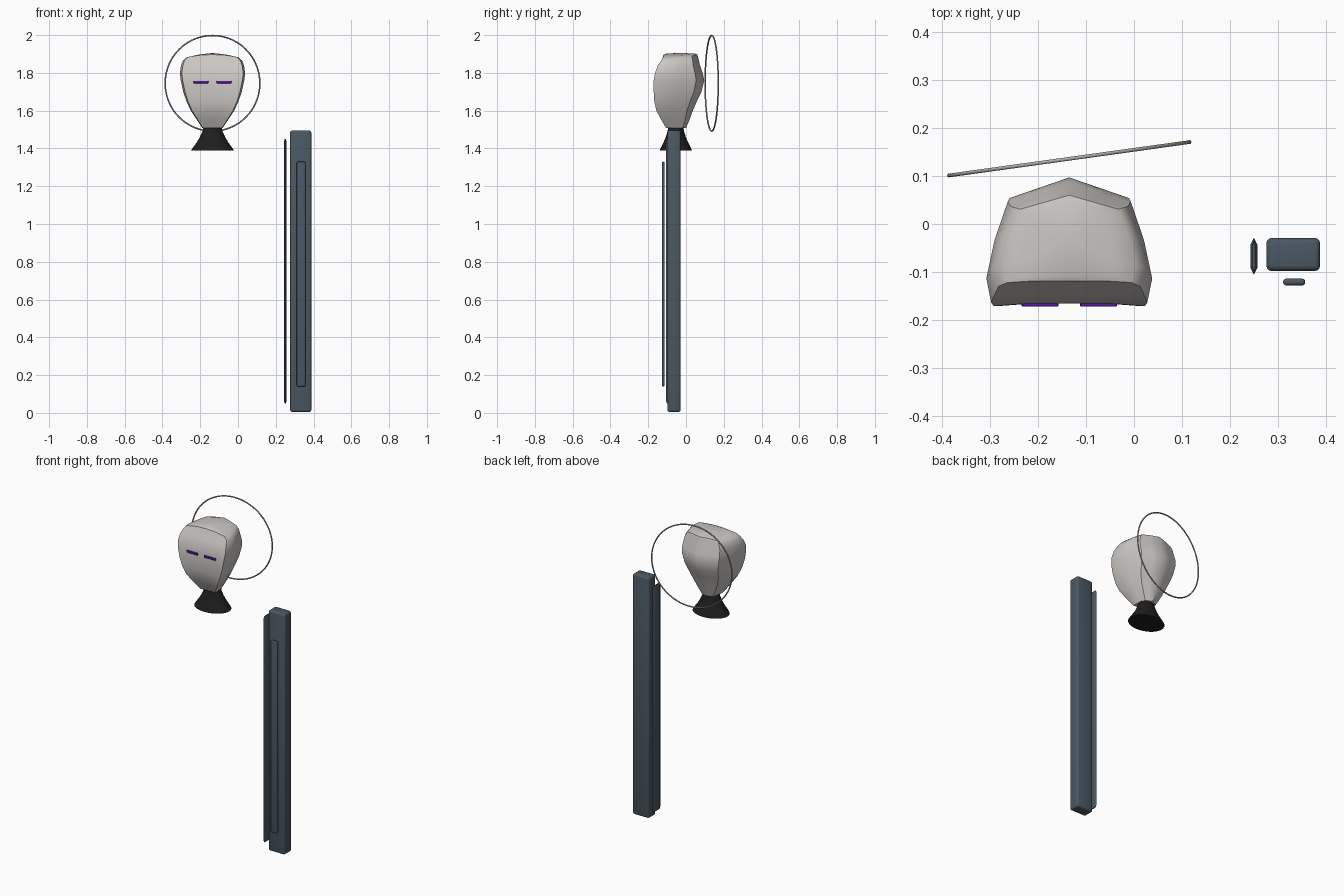
import bpy, bmesh, math
from mathutils import Matrix

if "Cube" in bpy.data.objects:
    bpy.data.objects.remove(bpy.data.objects["Cube"])

CX = -0.135  # shared centre line of head, neck and halo


def material(name, rgb):
    m = bpy.data.materials.new(name)
    m.diffuse_color = (*rgb, 1)
    m.use_nodes = True
    m.node_tree.nodes["Principled BSDF"].inputs["Base Color"].default_value = m.diffuse_color
    return m


PALE = material("pale_shell", (0.60, 0.575, 0.55))
BLACK = material("black_rubber", (0.013, 0.013, 0.013))
SLATE = material("slate_metal", (0.068, 0.098, 0.125))
PURPLE = material("purple_glow", (0.11, 0.008, 0.42))
GREY = material("halo_grey", (0.42, 0.40, 0.39))


def finish(name, bm, mat, angle=30):
    bmesh.ops.recalc_face_normals(bm, faces=bm.faces)
    me = bpy.data.meshes.new(name)
    bm.to_mesh(me)
    bm.free()
    ob = bpy.data.objects.new(name, me)
    bpy.context.collection.objects.link(ob)
    me.materials.append(mat)
    bpy.ops.object.select_all(action='DESELECT')
    ob.select_set(True)
    bpy.context.view_layer.objects.active = ob
    bpy.ops.object.shade_smooth_by_angle(angle=math.radians(angle))
    return ob


def loft(bm, rings):
    loops = [[bm.verts.new(p) for p in r] for r in rings]
    n = len(loops[0])
    for a, b in zip(loops, loops[1:]):
        for i in range(n):
            j = (i + 1) % n
            bm.faces.new((a[i], a[j], b[j], b[i]))
    return loops


def box(name, x, y, z, mat, bevel=0.0, segments=3):
    bm = bmesh.new()
    size = (x[1] - x[0], y[1] - y[0], z[1] - z[0])
    mid = ((x[0] + x[1]) / 2, (y[0] + y[1]) / 2, (z[0] + z[1]) / 2)
    bmesh.ops.create_cube(bm, size=1, matrix=Matrix.Translation(mid) @ Matrix.Diagonal((*size, 1)))
    if bevel:
        bmesh.ops.bevel(bm, geom=bm.edges[:], offset=bevel, segments=segments,
                        profile=0.5, affect='EDGES')
    return finish(name, bm, mat)


# Head: half cross-section (width fraction, front-to-back fraction), mirrored
half = [(0, 0.02), (0.5, 0.02), (0.94, 0), (1, 0.2), (0.9, 0.52), (0.74, 0.84), (0.37, 0.92), (0, 1)]
section = half + [(-u, v) for u, v in reversed(half[1:-1])]
# height, half width, front y, back y, drop of the ring toward the sides
levels = [(1.507, 0.053, -0.105, 0.000, 0), (1.55, 0.082, -0.130, 0.018, 0),
          (1.60, 0.115, -0.157, 0.036, 0), (1.65, 0.138, -0.168, 0.058, 0),
          (1.70, 0.155, -0.171, 0.082, 0), (1.76, 0.168, -0.171, 0.097, 0),
          (1.80, 0.173, -0.164, 0.088, 0), (1.84, 0.167, -0.150, 0.074, 0.003),
          (1.875, 0.157, -0.130, 0.066, 0.010), (1.897, 0.138, -0.122, 0.060, 0.015),
          (1.903, 0.100, -0.107, 0.045, 0.012)]
bm = bmesh.new()
loops = loft(bm, [[(CX + u * w, f + v * (b - f), z - d * u * u) for u, v in section]
                  for z, w, f, b, d in levels])
bm.faces.new(loops[0])
top = bm.verts.new((CX, -0.03, 1.905))
for i in range(len(section)):
    bm.faces.new((loops[-1][i], loops[-1][(i + 1) % len(section)], top))
finish("head", bm, PALE, 40)

# Flared neck: height, x radius, y radius
bm = bmesh.new()
flare = [(1.39, 0.113, 0.085), (1.40, 0.107, 0.081), (1.43, 0.085, 0.066),
         (1.46, 0.067, 0.053), (1.49, 0.053, 0.044), (1.52, 0.047, 0.038)]
N = 32
loops = loft(bm, [[(CX + rx * math.cos(2 * math.pi * i / N),
                    -0.054 + ry * math.sin(2 * math.pi * i / N), z) for i in range(N)]
                  for z, rx, ry in flare])
bm.faces.new(loops[0])
bm.faces.new(loops[-1])
finish("neck", bm, BLACK)

# Eye slits
for side, label in ((-1, "right"), (1, "left")):
    x = CX + side * 0.061
    box(label + "_eye", (x - 0.039, x + 0.039), (-0.1725, -0.164), (1.744, 1.758), PURPLE, 0.002, 1)

# Halo ring, turned slightly about the vertical
bpy.ops.mesh.primitive_torus_add(major_segments=96, minor_segments=10, major_radius=0.253,
                                 minor_radius=0.004, location=(CX, 0.136, 1.745),
                                 rotation=(math.pi / 2, 0, math.radians(7.9)))
halo = bpy.context.object
halo.name = "halo"
halo.data.materials.append(GREY)
bpy.ops.object.shade_smooth_by_angle(angle=math.radians(60))

# Pillar and its front strip
box("pillar", (0.276, 0.388), (-0.098, -0.029), (0.005, 1.495), SLATE, 0.011)
box("front_strip", (0.311, 0.357), (-0.128, -0.114), (0.14, 1.33), SLATE, 0.006)

# Thin side blade with edges tapered to the front and back
bm = bmesh.new()
profile = [(0, -0.106), (0.007, -0.092), (0.007, -0.043), (0, -0.029), (-0.007, -0.043), (-0.007, -0.092)]
loops = loft(bm, [[(0.25 + x * s, -0.0675 + (y + 0.0675) * t, z) for x, y in profile]
                  for z, s, t in ((0.05, 0.4, 0.85), (0.062, 1, 1), (1.438, 1, 1), (1.45, 0.4, 0.85))])
bm.faces.new(loops[0])
bm.faces.new(loops[-1])
finish("side_blade", bm, SLATE, 20)
